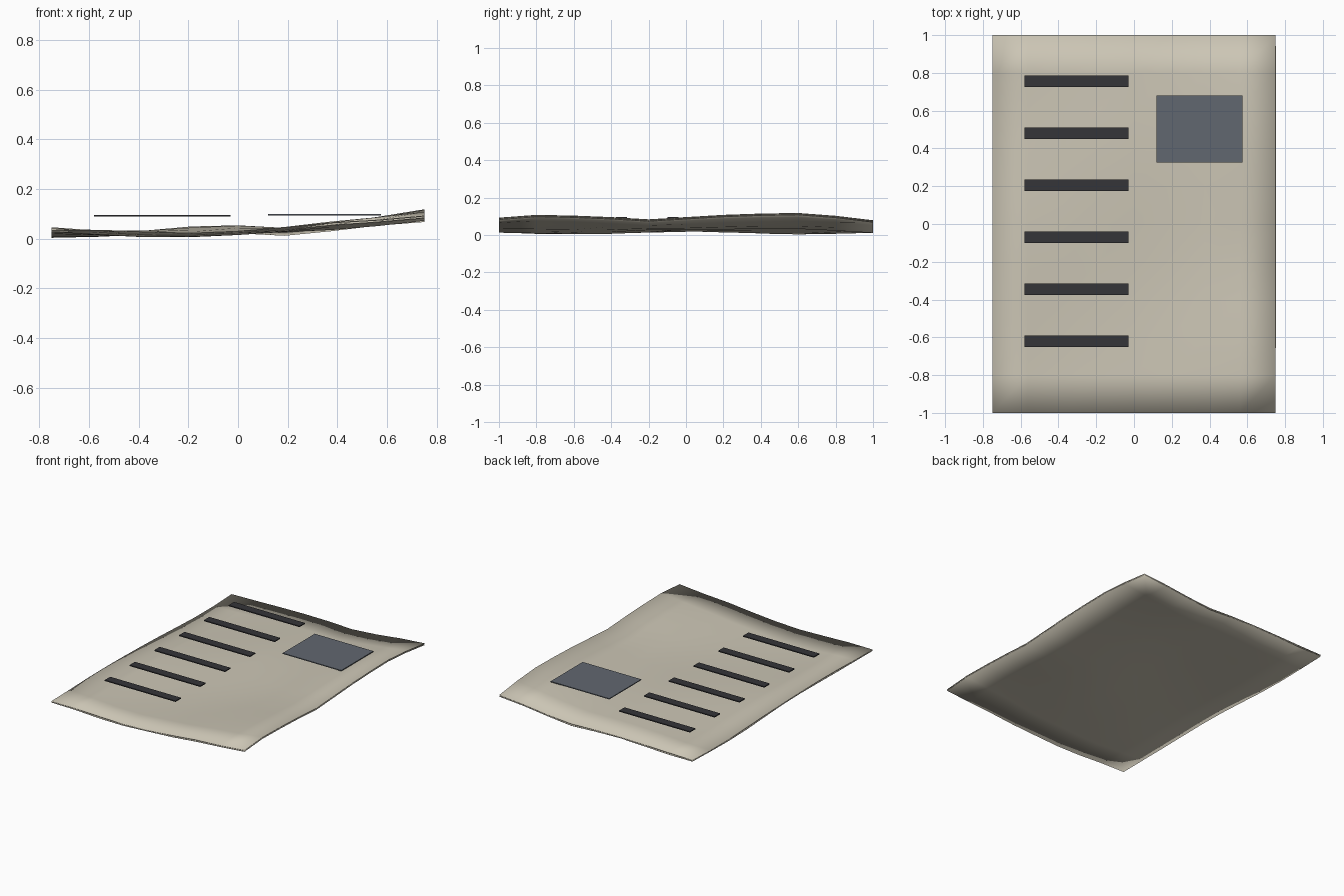
import bpy, bmesh, math

if "Cube" in bpy.data.objects:
    bpy.data.objects.remove(bpy.data.objects["Cube"])

NX, NY = 8, 10
# height of the curled right edge, front to back
RIGHT = [.093, .108, .104, .096, .084, .096, .108, .115, .118, .103, .079]


def material(name, col):
    m = bpy.data.materials.new(name)
    m.diffuse_color = (*col, 1)
    m.use_nodes = True
    m.node_tree.nodes["Principled BSDF"].inputs["Base Color"].default_value = m.diffuse_color
    return m


paper = material("paper", (0.60, 0.56, 0.46))
ink = material("ink", (0.035, 0.035, 0.04))
photo = material("photo", (0.12, 0.135, 0.16))


def height(x, y, j, seed):
    """Gently rippled sheet that curls up towards +x."""
    curl = max(0, (x - 0.2) / 0.55)
    ripple = 0.011 * math.sin(5.5 * x + 1.7 * y + 1) + 0.008 * math.sin(4 * y - 3 * x)
    ripple += 0.002 * math.sin(9 * x + 7 * y + seed)
    return 0.034 + curl * (RIGHT[j] - 0.034) + (1 - curl) * ripple


def sheet(name, drop, seed):
    bm = bmesh.new()
    rows = []
    for j in range(NY + 1):
        y = -1 + 2 * j / NY
        row = []
        for i in range(NX + 1):
            x = -0.75 + 1.5 * i / NX
            row.append(bm.verts.new((x, y, max(drop and 0.004 or 0.012, height(x, y, j, seed) - drop))))
        rows.append(row)
    for j in range(NY):
        for i in range(NX):
            bm.faces.new((rows[j][i], rows[j][i + 1], rows[j + 1][i + 1], rows[j + 1][i]))
    me = bpy.data.meshes.new(name)
    bm.to_mesh(me)
    bm.free()
    me.materials.append(paper)
    ob = bpy.data.objects.new(name, me)
    bpy.context.collection.objects.link(ob)
    sol = ob.modifiers.new("thickness", 'SOLIDIFY')
    sol.thickness = 0.004
    sol.offset = -1
    bpy.context.view_layer.objects.active = ob
    ob.select_set(True)
    bpy.ops.object.shade_smooth_by_angle(angle=math.radians(40))
    ob.select_set(False)


def slab(name, x0, x1, y0, y1, z0, z1, mat):
    bpy.ops.mesh.primitive_cube_add(size=1, location=((x0 + x1) / 2, (y0 + y1) / 2, (z0 + z1) / 2))
    ob = bpy.context.object
    ob.name = name
    ob.scale = (x1 - x0, y1 - y0, z1 - z0)
    bpy.ops.object.transform_apply(location=False, rotation=False)
    ob.data.materials.append(mat)
    ob.select_set(False)


# stacked paper sheets
sheet("top_sheet", 0, 0)
sheet("lower_sheet", 0.008, 2)

# printed bars on the left column
for k in range(6):
    y = 0.755 - 0.275 * k
    slab(f"text_bar_{k + 1}", -0.58, -0.03, y - 0.03, y + 0.03, 0.089, 0.096, ink)

# picture panel on the right column
slab("picture_panel", 0.12, 0.575, 0.325, 0.68, 0.094, 0.1, photo)
